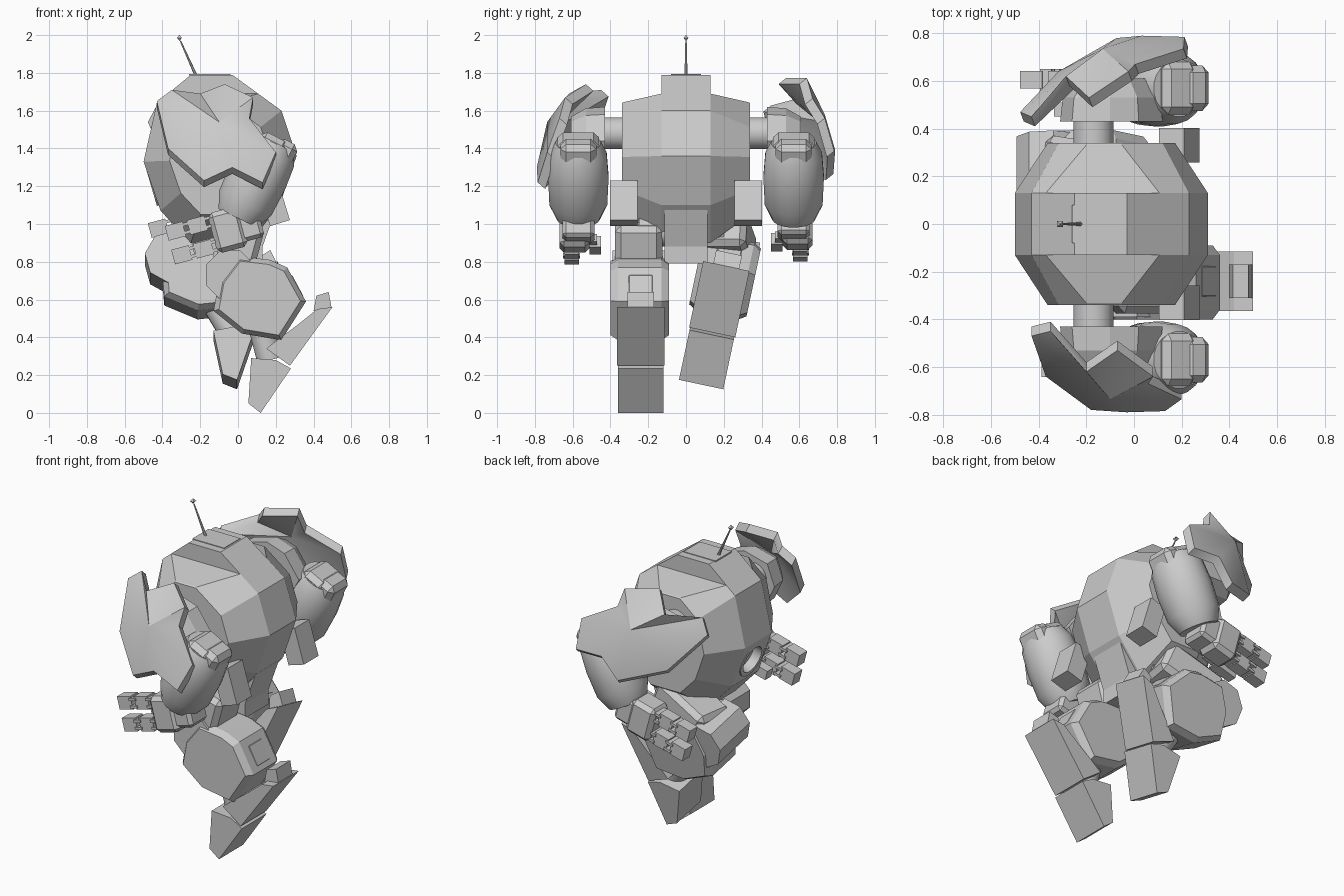
import bpy, bmesh, math
from mathutils import Matrix, Vector

if bpy.data.objects.get("Cube"):
    bpy.data.objects.remove(bpy.data.objects["Cube"])

grey = bpy.data.materials.new("plain grey")
grey.use_nodes = True
grey.diffuse_color = (0.6, 0.6, 0.6, 1)
grey.node_tree.nodes["Principled BSDF"].inputs["Base Color"].default_value = (0.6, 0.6, 0.6, 1)

I = Matrix.Identity(4)
T = Matrix.Translation
MIRROR = Matrix.Scale(-1, 4, (0, 1, 0))


def rot(deg, axis):
    return Matrix.Rotation(math.radians(deg), 4, axis)


def finish(name, bm, m=I, smooth=0):
    bm.transform(m)
    bmesh.ops.recalc_face_normals(bm, faces=bm.faces)
    mesh = bpy.data.meshes.new(name)
    bm.to_mesh(mesh)
    bm.free()
    mesh.materials.append(grey)
    ob = bpy.data.objects.new(name, mesh)
    bpy.context.collection.objects.link(ob)
    if smooth:
        bpy.ops.object.select_all(action='DESELECT')
        ob.select_set(True)
        bpy.context.view_layer.objects.active = ob
        bpy.ops.object.shade_smooth_by_angle(angle=math.radians(smooth))
    return ob


def loft(name, outline, rings, m=I, smooth=0):
    """Stack scaled copies of an (x, z) outline along y; rings are (y, scale)."""
    bm = bmesh.new()
    n = len(outline)
    cx = (min(p[0] for p in outline) + max(p[0] for p in outline)) / 2
    cz = (min(p[1] for p in outline) + max(p[1] for p in outline)) / 2
    loops = [[bm.verts.new((cx + (x - cx) * s, y, cz + (z - cz) * s)) for x, z in outline]
             for y, s in rings]
    for a, b in zip(loops, loops[1:]):
        for i in range(n):
            j = (i + 1) % n
            bm.faces.new((a[i], a[j], b[j], b[i]))
    bm.faces.new(loops[0])
    bm.faces.new(loops[-1])
    return finish(name, bm, m, smooth)


def box(name, centre, size, m=I, tilt=0, bevel=0):
    bm = bmesh.new()
    bmesh.ops.create_cube(bm, size=1)
    bm.transform(Matrix.Diagonal((*size, 1)))
    if bevel:
        bmesh.ops.bevel(bm, geom=bm.edges[:], offset=bevel, segments=1, affect='EDGES')
    return finish(name, bm, m @ T(centre) @ rot(tilt, 'Y'))


def circle(cx, cz, r, n):
    return [(cx + r * math.cos(math.tau * (i + .5) / n), cz + r * math.sin(math.tau * (i + .5) / n))
            for i in range(n)]


def lathe_between(name, a, b, profile, m=I, n=20, smooth=35):
    """Round part from a to b; profile is (fraction, radius)."""
    a, b = Vector(a), Vector(b)
    length = (b - a).length
    aim = T(a) @ (b - a).to_track_quat('Y', 'Z').to_matrix().to_4x4()
    return loft(name, circle(0, 0, 1, n), [(t * length, r) for t, r in profile], m @ aim, smooth)


def cut(ob, cutter):
    cutter.hide_render = True
    mod = ob.modifiers.new("cut", 'BOOLEAN')
    mod.operation = 'DIFFERENCE'
    mod.solver = 'EXACT'
    mod.object = cutter
    bpy.context.view_layer.objects.active = ob
    bpy.ops.object.modifier_apply(modifier=mod.name)
    bpy.data.objects.remove(cutter)


# Torso: faceted barrel lying across the body, stepped down beside its top ridge
outline = [(-.25, 1.79), (-.03, 1.79), (.23, 1.6), (.31, 1.36), (.22, 1.1),
           (.06, .9), (-.25, .9), (-.41, 1.07), (-.5, 1.33), (-.43, 1.64)]
torso = loft("torso", outline, [(-.34, .66), (-.13, 1), (.13, 1), (.34, .66)])
step = [(-.42, 1.69), (.14, 1.69), (.14, 1.95), (-.42, 1.95)]
for side in (-1, 1):
    cut(torso, loft("step_cutter", step, [(side * .13, 1), (side * .36, 1.4)]))
cut(torso, lathe_between("port_cutter", (-.5, 0, 1.185), (-.38, 0, 1.225), [(0, .11), (1, .11)], n=24))
lathe_between("front_port", (-.385, 0, 1.222), (-.46, 0, 1.2),
              [(0, .11), (1, .11), (1, .085), (.3, .08)], n=24)
box("top_plate", (-.15, 0, 1.79), (.22, .16, .008))
pelvis = [(.215, 1.12), (.13, .88), (.13, .79), (-.12, .79), (-.18, 1.0)]
loft("pelvis", pelvis, [(-.115, 1), (.115, 1)])

# Antenna
lathe_between("antenna_rod", (-.22, 0, 1.78), (-.305, 0, 1.97), [(0, .009), (1, .004)], n=8)
lathe_between("antenna_tip", (-.31, 0, 1.97), (-.31, 0, 2.0), [(0, .002), (.5, .018), (1, .002)], n=4, smooth=0)


def shoulder_guard(m):
    rim = [(-.43, -.47, 1.65), (-.35, -.45, 1.71), (-.2, -.62, 1.69), (-.07, -.53, 1.74),
           (.08, -.64, 1.67), (.06, -.67, 1.56), (.2, -.735, 1.38), (.13, -.785, 1.22),
           (-.03, -.79, 1.3), (-.18, -.78, 1.23), (-.37, -.64, 1.4)]
    crown = (-.1, -.735, 1.54)
    bm = bmesh.new()
    layers = []
    for shift in (Vector((0, 0, 0)), Vector((0, .04, -.035))):
        ring = [bm.verts.new(Vector(p) + shift) for p in rim]
        top = bm.verts.new(Vector(crown) + shift)
        layers.append(ring)
        for i, v in enumerate(ring):
            bm.faces.new((v, ring[i - 1], top))
    outer, inner = layers
    for i in range(len(rim)):
        bm.faces.new((outer[i], outer[i - 1], inner[i - 1], inner[i]))
    finish("shoulder_guard", bm, m, 40)


def arm(m, reach, lift):
    lathe_between("shoulder_axle", (-.17, -.3, 1.48), (-.17, -.48, 1.48), [(0, .085), (1, .085)], m)
    upper = [(-.31, 1.45), (-.26, 1.58), (-.1, 1.62), (.02, 1.58), (.12, 1.44), (.05, 1.32), (-.25, 1.32)]
    loft("upper_arm", upper, [(-.61, .65), (-.53, .95), (-.43, 1)], m)
    box("elbow", (.17, -.57, 1.4), (.16, .22, .14), m, 27, .03)
    box("elbow_cap", (.235, -.57, 1.36), (.12, .19, .17), m, 27, .03)
    lathe_between("forearm", (.19, -.57, 1.43), (.0, -.57, 1.03),
                  [(0, .12), (.15, .152), (.45, .162), (.8, .155), (1, .115)], m)
    # Hand with two stacked rows of segmented fingers and a thumb
    hand = m @ T((-.06 - reach, -.57, .98 + lift)) @ rot(-15, 'Y')
    box("wrist", (.06, 0, 0), (.16, .17, .17), hand, 0, .02)
    box("palm", (-.04, -.02, 0), (.17, .16, .22), hand, 0, .025)
    for row in (.065, -.065):
        for x in (-.19, -.31):
            box("finger_segment", (x, -.035, row), (.095, .075, .08), hand)
            for dz in (-.022, .022):
                box("finger_hinge", (x + .06, -.035, row + dz), (.05, .09, .016), hand)
    box("thumb", (-.17, .09, -.05), (.15, .06, .06), hand)
    box("thumb_joint", (-.07, .08, -.05), (.1, .04, .04), hand)


def lower_leg(m):
    shin = [(.0, .83), (.17, .81), (.26, .77), (.36, .59), (.23, .385), (.02, .42), (-.13, .54), (-.1, .7)]
    loft("shin", shin, [(-.4, .88), (-.36, 1), (-.13, 1), (-.09, .88)], m)
    loft("knee_disc", circle(-.04, .73, .14, 8), [(-.39, 1), (-.09, 1)], m)
    box("heel_strap", (.29, -.24, .66), (.06, .14, .14), m, -28, .01)
    lathe_between("ankle", (.12, -.24, .47), (.17, -.24, .28), [(0, .07), (1, .07)], m)
    heel = [(.32, .47), (.42, .55), (.5, .56), (.275, .25), (.15, .34), (.2, .38)]
    heel_tab = [(.4, .54), (.415, .62), (.48, .64), (.495, .56)]
    toe = [(.07, .29), (.055, .05), (.12, 0), (.28, .235), (.2, .28)]
    loft("heel", heel, [(-.365, 1), (-.115, 1)], m)
    loft("heel_tab", heel_tab, [(-.31, 1), (-.17, 1)], m)
    loft("toe", toe, [(-.36, 1), (-.12, 1)], m)


def thigh(hip, knee):
    hip, knee = Vector(hip), Vector(knee)
    d = knee - hip
    aim = T((hip + knee) / 2) @ d.to_track_quat('Z', 'Y').to_matrix().to_4x4()
    box("thigh", (0, 0, 0), (.25, .21, d.length + .1), aim, 0, .03)
    lathe_between("hip_joint", (hip.x, 0, hip.z), hip, [(0, .08), (1, .08)])


# Arms, with the left guard swung upward and the left hand further forward
pivot = Vector((-.17, 0, 1.48))
shoulder_guard(I)
shoulder_guard(T(pivot + Vector((0, 0, .015))) @ rot(-25, 'Y') @ T(-pivot) @ MIRROR)
for m, reach, lift in ((I, -.045, 0), (MIRROR, .045, .015)):
    arm(m, reach, lift)
    box("back_thruster", (.19, -.33, 1.11), (.11, .145, .22), m, -17)

# Legs: the right one trails, the left one is swung forward and rolled outward
lower_leg(I)
lower_leg(T((-.005, .08, .15)) @ rot(-12, 'X') @ rot(-15.5, 'Y') @ MIRROR @ T((-.12, .24, 0)))
thigh((.03, -.25, .96), (-.03, -.25, .74))
thigh((-.05, .2, .97), (-.31, .24, .86))
